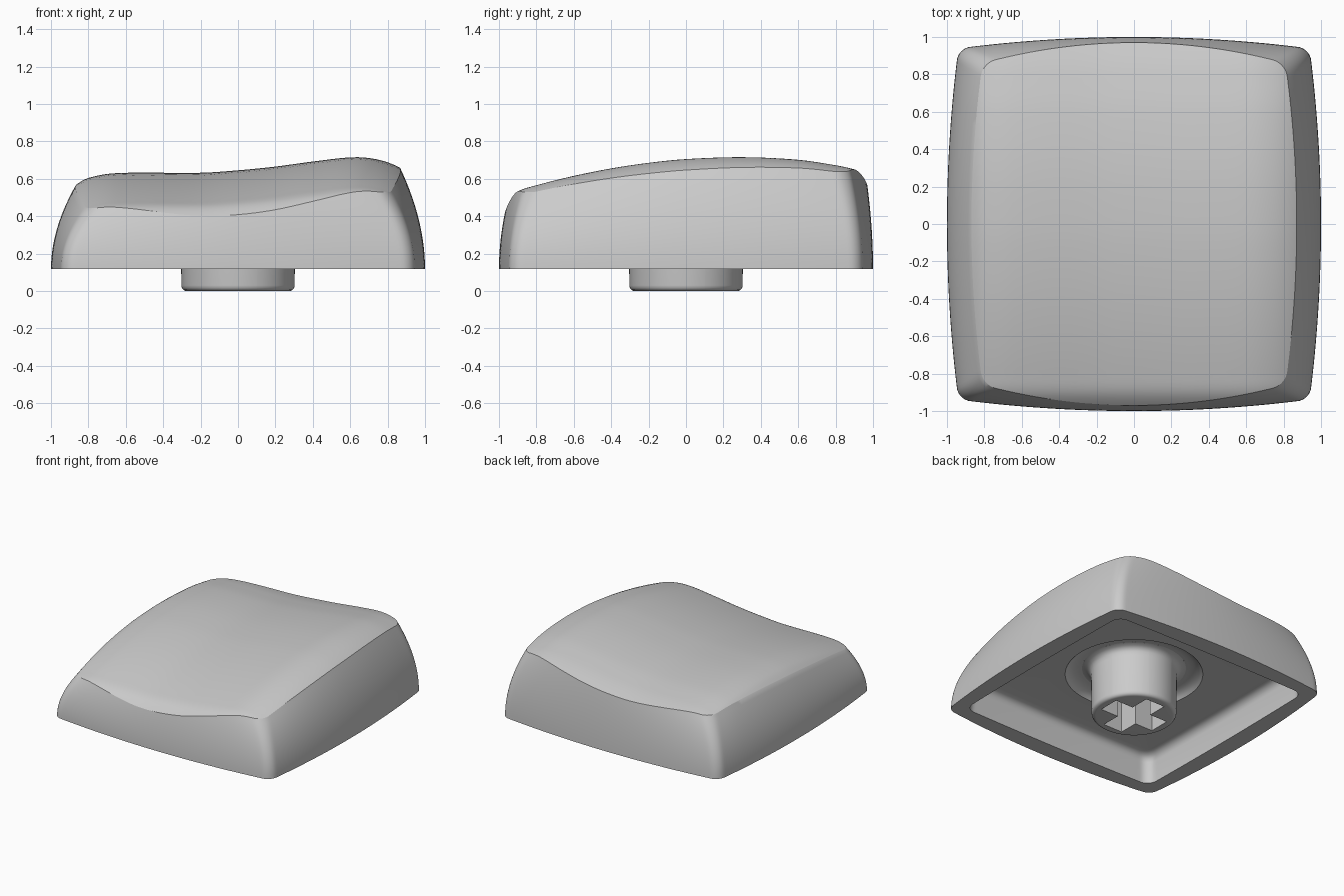
import bpy, bmesh, math

cube = bpy.data.objects.get("Cube")
if cube:
    bpy.data.objects.remove(cube, do_unlink=True)

grey = bpy.data.materials.new("light_grey")
grey.use_nodes = True
COLOUR = (0.6, 0.6, 0.6, 1)
grey.diffuse_color = COLOUR
grey.node_tree.nodes["Principled BSDF"].inputs["Base Color"].default_value = COLOUR

N = 56          # grid cells along each side of the cap
BASE = 0.118    # height of the lower rim
CEILING = 0.34  # height of the cavity ceiling

# Height of the dish across x, and how far it falls off along y
ACROSS = [(-0.95, 0.5), (-0.87, 0.565), (-0.8, 0.604), (-0.65, 0.63), (-0.2, 0.632), (0, 0.645),
          (0.2, 0.665), (0.4, 0.692), (0.62, 0.715), (0.75, 0.702), (0.86, 0.662), (0.95, 0.6)]
ALONG = [(-1, -0.28), (-0.97, -0.237), (-0.9, -0.183), (-0.8, -0.15), (-0.6, -0.1), (-0.4, -0.06),
         (-0.2, -0.03), (0, -0.01), (0.3, 0), (0.6, -0.014), (0.8, -0.043), (0.88, -0.06),
         (0.98, -0.088)]


def smooth_curve(pts, x):
    """Smooth interpolation through a short list of points."""
    i = 0
    while i < len(pts) - 2 and x > pts[i + 1][0]:
        i += 1

    def slope(k):
        a, b = pts[max(k - 1, 0)], pts[min(k + 1, len(pts) - 1)]
        return (b[1] - a[1]) / (b[0] - a[0])

    (x0, y0), (x1, y1) = pts[i], pts[i + 1]
    h = x1 - x0
    t = (x - x0) / h
    return (y0 * (1 + 2 * t) * (1 - t) ** 2 + h * slope(i) * t * (1 - t) ** 2
            + y1 * t * t * (3 - 2 * t) + h * slope(i + 1) * t * t * (t - 1))


def outline(u, v, half_x, half_y, bow_x, bow_y, r):
    """Map a unit-square point to a bowed square with rounded corners."""
    k = 1 - r
    cu, cv = max(-k, min(k, u)), max(-k, min(k, v))
    du, dv = u - cu, v - cv
    length = math.hypot(du, dv)
    if length > 0:
        s = max(abs(du), abs(dv)) / length
        u, v = cu + du * s, cv + dv * s
    return u * (half_x - bow_x * v * v), v * (half_y - bow_y * u * u)


def top_point(u, v):
    x, y = outline(u, v, 0.87, 0.97, 0.06, 0.11, 0.08)
    return x, y, smooth_curve(ACROSS, x) + smooth_curve(ALONG, y)


def bridge(bm, a, b):
    for i in range(len(a)):
        j = (i + 1) % len(a)
        bm.faces.new((a[i], a[j], b[j], b[i]))


def finish(bm, name):
    bmesh.ops.recalc_face_normals(bm, faces=bm.faces)
    mesh = bpy.data.meshes.new(name)
    bm.to_mesh(mesh)
    bm.free()
    mesh.materials.append(grey)
    obj = bpy.data.objects.new(name, mesh)
    bpy.context.collection.objects.link(obj)
    bpy.ops.object.select_all(action='DESELECT')
    obj.select_set(True)
    bpy.context.view_layer.objects.active = obj
    bpy.ops.object.shade_smooth_by_angle(angle=math.radians(28))


# Cap: dished top
bm = bmesh.new()
steps = [math.sin(math.pi / 2 * (2 * i / N - 1)) for i in range(N + 1)]
grid = [[bm.verts.new(top_point(u, v)) for v in steps] for u in steps]
for i in range(N):
    for j in range(N):
        bm.faces.new((grid[i][j], grid[i + 1][j], grid[i + 1][j + 1], grid[i][j + 1]))

# Boundary of the top as one loop of grid indices
border = ([(i, 0) for i in range(N)] + [(N, j) for j in range(N)]
          + [(N - i, N) for i in range(N)] + [(0, N - j) for j in range(N)])
uv = [(steps[i], steps[j]) for i, j in border]
loop = [grid[i][j] for i, j in border]

# Cap: curved outer walls
rim_top = [v.co.copy() for v in loop]
rim_base = [outline(u, v, 1, 1, 0.061, 0.061, 0.065) for u, v in uv]
WALL = 14
for k in range(WALL - 1, -1, -1):
    t = k / WALL
    s = t ** 1.95
    ring = [bm.verts.new((b[0] + (p.x - b[0]) * s, b[1] + (p.y - b[1]) * s, BASE + (p.z - BASE) * t))
            for p, b in zip(rim_top, rim_base)]
    bridge(bm, loop, ring)
    loop = ring

# Cap: flat lower rim, cavity walls and the fillet into the ceiling
for half, z in ((0.86, BASE), (0.85, 0.28), (0.843, 0.306), (0.828, 0.326), (0.805, 0.337), (0.775, CEILING)):
    ring = [bm.verts.new((*outline(u, v, half, half, 0.01, 0.01, 0.09), z)) for u, v in uv]
    bridge(bm, loop, ring)
    loop = ring

# Cap: round recess in the ceiling
for r, z in ((0.49, CEILING), (0.475, 0.358), (0.455, 0.372), (0.43, 0.382), (0.39, 0.389), (0.25, 0.39)):
    ring = []
    for u, v in uv:
        d = math.hypot(u, v)
        ring.append(bm.verts.new((r * u / d, r * v / d, z)))
    bridge(bm, loop, ring)
    loop = ring
bm.faces.new(loop)
finish(bm, "cap_shell")

# Stem: round post with a cross-shaped socket
ARM, HALF = 0.235, 0.082
corner = math.atan2(HALF, ARM)
angles = {round(math.tau * i / 72, 5) for i in range(72)}
for q in range(4):
    for side in (-corner, corner):
        angles.add(round((q * math.pi / 2 + side) % math.tau, 5))
angles = sorted(angles)


def cross_radius(a):
    c, s = max(abs(math.cos(a)), 1e-6), max(abs(math.sin(a)), 1e-6)
    return max(min(ARM / c, HALF / s), min(HALF / c, ARM / s))


bm = bmesh.new()
profile = [(0.37, 0.4), (0.37, 0.389), (0.34, 0.383), (0.32, 0.369), (0.309, 0.35), (0.305, 0.32),
           (0.303, 0.03), (0.3, 0.016), (0.292, 0.006), (0.282, 0.001), (0.272, 0)]
rings = [[bm.verts.new((r * math.cos(a), r * math.sin(a), z)) for a in angles] for r, z in profile]
for z in (0, 0.37):
    rings.append([bm.verts.new((cross_radius(a) * math.cos(a), cross_radius(a) * math.sin(a), z))
                  for a in angles])
for a, b in zip(rings, rings[1:]):
    bridge(bm, a, b)
bm.faces.new(rings[0])
bm.faces.new(rings[-1])
finish(bm, "stem")
